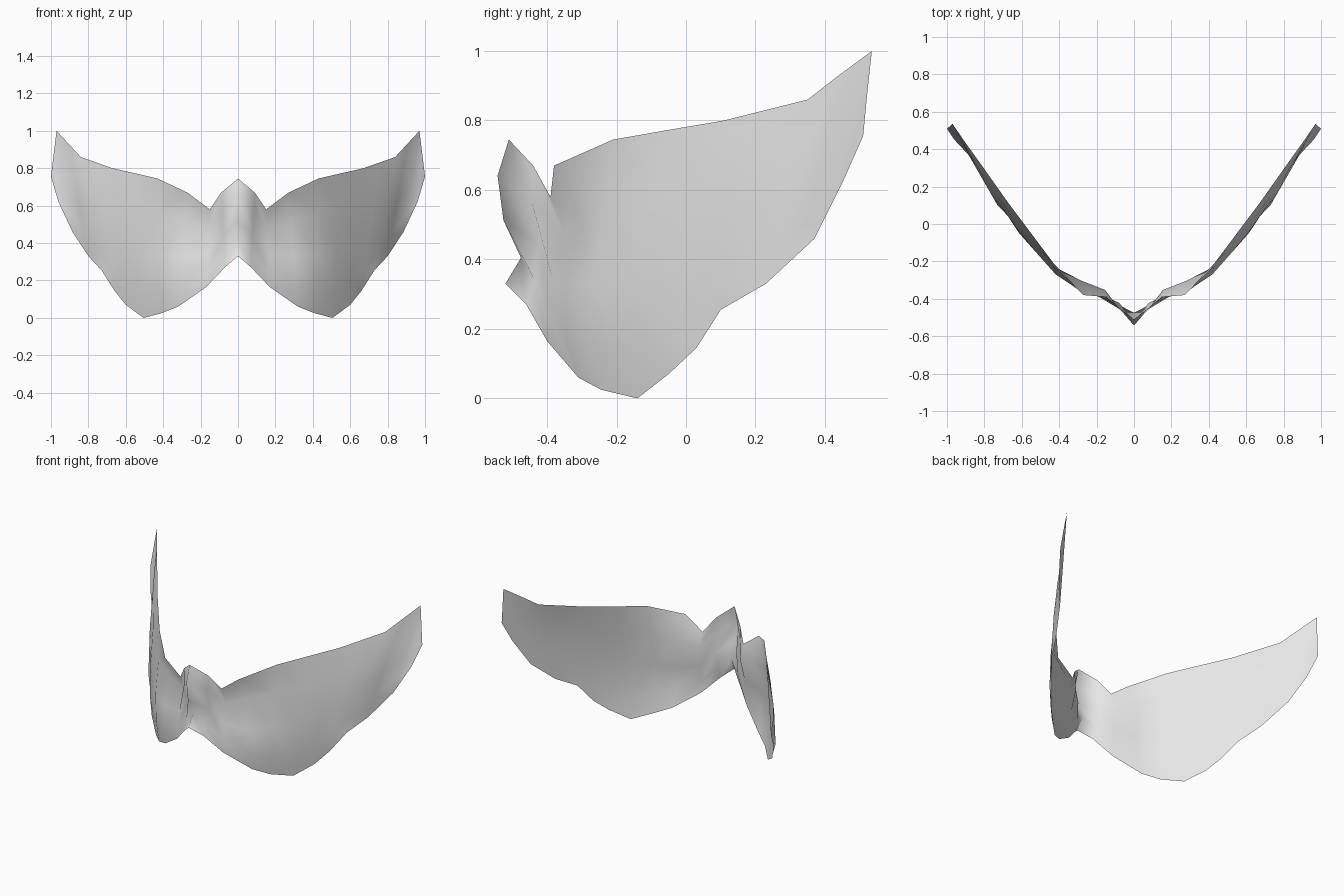
import bpy
import bmesh
from mathutils import Vector

cube = bpy.data.objects.get("Cube")
if cube:
    bpy.data.objects.remove(cube, do_unlink=True)

# Light grey shell material
grey = bpy.data.materials.new("light_grey")
grey.use_nodes = True
colour = (0.8, 0.8, 0.8, 1.0)
grey.diffuse_color = colour
grey.node_tree.nodes["Principled BSDF"].inputs["Base Color"].default_value = colour

# Rows down each rib: brow, eye socket, cheek, lower cheek, hem
ROWS = (0, .25, .56, .82, 1)

# Ribs from the nose to the wing tip: top point, bottom point,
# and forward/backward bulge at the three inner rows
FLAT = (0, 0, 0)
ribs = [
    ((0, -.51, .745), (0, -.52, .33), (-.03, -.01, .043)),
    ((.09, -.44, .67), (.07, -.46, .27), (0, .03, .02)),
    ((.15, -.39, .58), (.17, -.4, .165), (.04, .01, 0)),
    ((.27, -.38, .67), (.32, -.31, .06), (.06, -.01, -.02)),
    ((.43, -.21, .745), (.41, -.245, .025), (-.01, -.04, -.03)),
    ((.55, -.05, .773), (.505, -.14, 0), (-.03, -.05, -.035)),
    ((.67, .11, .8), (.6, -.05, .07), (-.03, -.04, -.03)),
    ((.755, .23, .83), (.66, .03, .145), (-.03, -.035, -.02)),
    ((.84, .35, .86), (.73, .1, .255), (-.025, -.025, -.01)),
    ((.905, .44, .93), (.8, .23, .33), (-.015, -.02, -.01)),
    ((.97, .535, 1), (.885, .37, .46), FLAT),
    ((.985, .522, .88), (.96, .45, .62), FLAT),
    ((1, .51, .755), (1, .51, .755), FLAT),
]


def rib_points(top, bottom, bulge):
    """Points down one rib, pushed in depth by the bulge values."""
    return [Vector(top).lerp(Vector(bottom), t) + Vector((0, d, 0))
            for t, d in zip(ROWS, (0, *bulge, 0))]


def build_half_shell(name):
    """Skin the ribs into one open sheet; the last rib closes to a point."""
    bm = bmesh.new()
    columns = [[bm.verts.new(p) for p in rib_points(*rib)] for rib in ribs]
    for near, far in zip(columns, columns[1:]):
        for row in range(len(near) - 1):
            bm.faces.new((near[row], near[row + 1], far[row + 1], far[row]))
    bmesh.ops.remove_doubles(bm, verts=bm.verts[:], dist=0.0001)
    for face in bm.faces:
        face.smooth = True
    mesh = bpy.data.meshes.new(name)
    bm.to_mesh(mesh)
    bm.free()
    mesh.materials.append(grey)
    obj = bpy.data.objects.new(name, mesh)
    bpy.context.collection.objects.link(obj)
    return obj


# Winged face mask, mirrored across the nose ridge
mask = build_half_shell("winged_face_mask")
mirror = mask.modifiers.new("mirror_sides", "MIRROR")
mirror.use_axis[0] = True
mirror.use_clip = True
mirror.merge_threshold = 0.001
